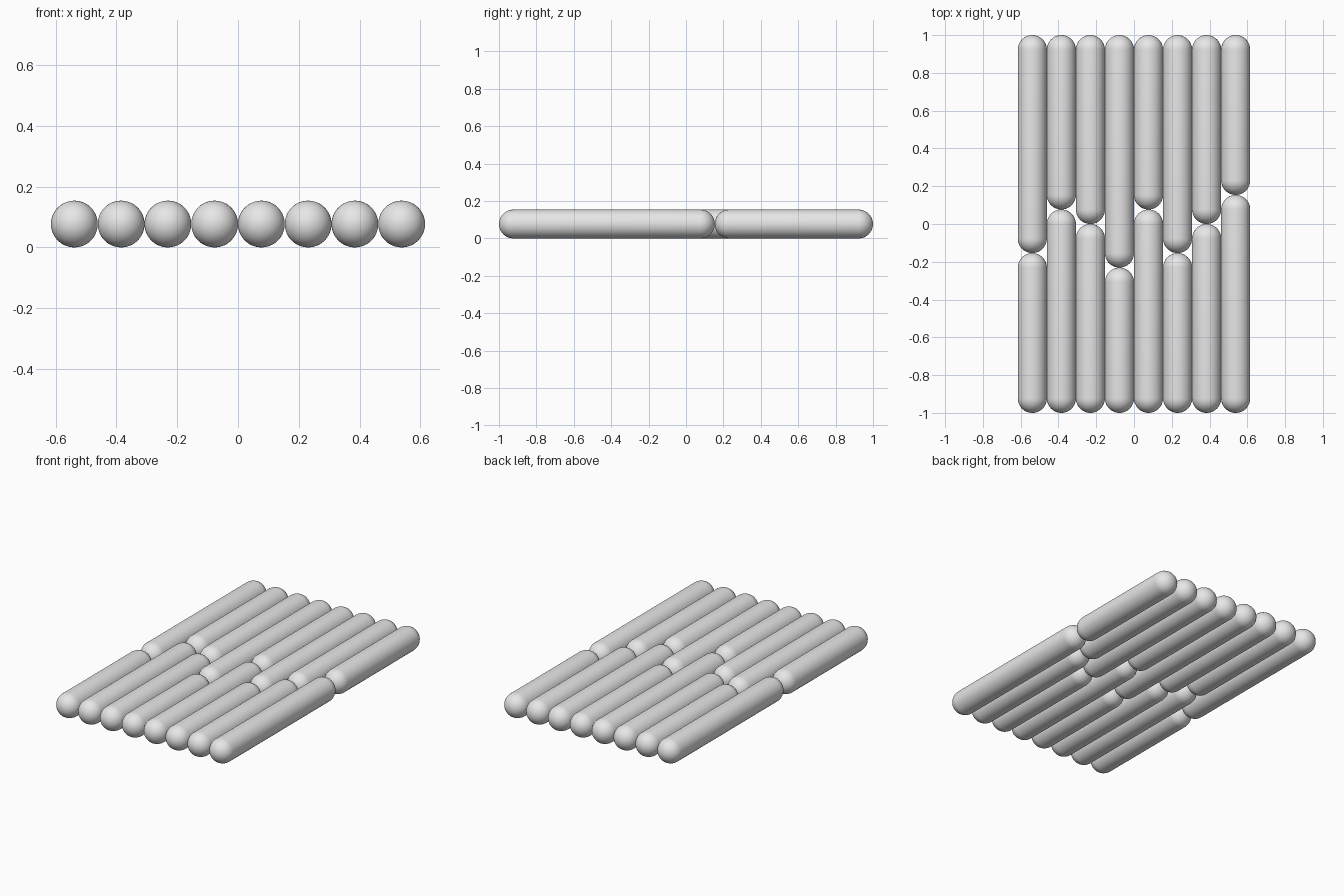
import bpy, bmesh, math

if "Cube" in bpy.data.objects:
    bpy.data.objects.remove(bpy.data.objects["Cube"])

D = 2 / 13          # rod diameter; the slab is 13 diameters long, 8 wide
R = D / 2
CAP_STEPS = 12      # rings per round end
SIDES = 48

grey = bpy.data.materials.new("light grey")
grey.diffuse_color = (0.8, 0.8, 0.8, 1)
grey.use_nodes = True
grey.node_tree.nodes["Principled BSDF"].inputs["Base Color"].default_value = grey.diffuse_color


def capsule(name, x, y0, y1):
    """Round-ended rod lying along y from y0 to y1, resting on z = 0."""
    bm = bmesh.new()
    # half outline: front cap, straight barrel, back cap
    angles = [math.pi / 2 * k / CAP_STEPS for k in range(CAP_STEPS + 1)]
    outline = [(R * math.sin(a), y0 + R - R * math.cos(a)) for a in angles]
    outline += [(R * math.sin(a), y1 - R + R * math.cos(a)) for a in reversed(angles)]
    verts = [bm.verts.new((r, y, 0)) for r, y in outline]
    edges = [bm.edges.new(pair) for pair in zip(verts, verts[1:])]
    # spin the outline round the rod's axis
    bmesh.ops.spin(bm, geom=verts + edges, cent=(0, 0, 0), axis=(0, 1, 0),
                   angle=2 * math.pi, steps=SIDES, use_duplicate=False)
    bmesh.ops.remove_doubles(bm, verts=bm.verts, dist=1e-5)
    bmesh.ops.recalc_face_normals(bm, faces=bm.faces)
    for f in bm.faces:
        f.smooth = True
    mesh = bpy.data.meshes.new(name)
    bm.to_mesh(mesh)
    bm.free()
    mesh.materials.append(grey)
    ob = bpy.data.objects.new(name, mesh)
    ob.location = (x, 0, R)
    bpy.context.collection.objects.link(ob)


# where each column is divided into a front and a back rod, in diameters
splits = [-1, 0.5, 0, -1.5, 0.5, -1, 0, 1]
for i, s in enumerate(splits):
    x = (i - 3.5) * D
    capsule(f"front_rod_{i + 1}", x, -1, s * D)
    capsule(f"back_rod_{i + 1}", x, s * D, 1)
